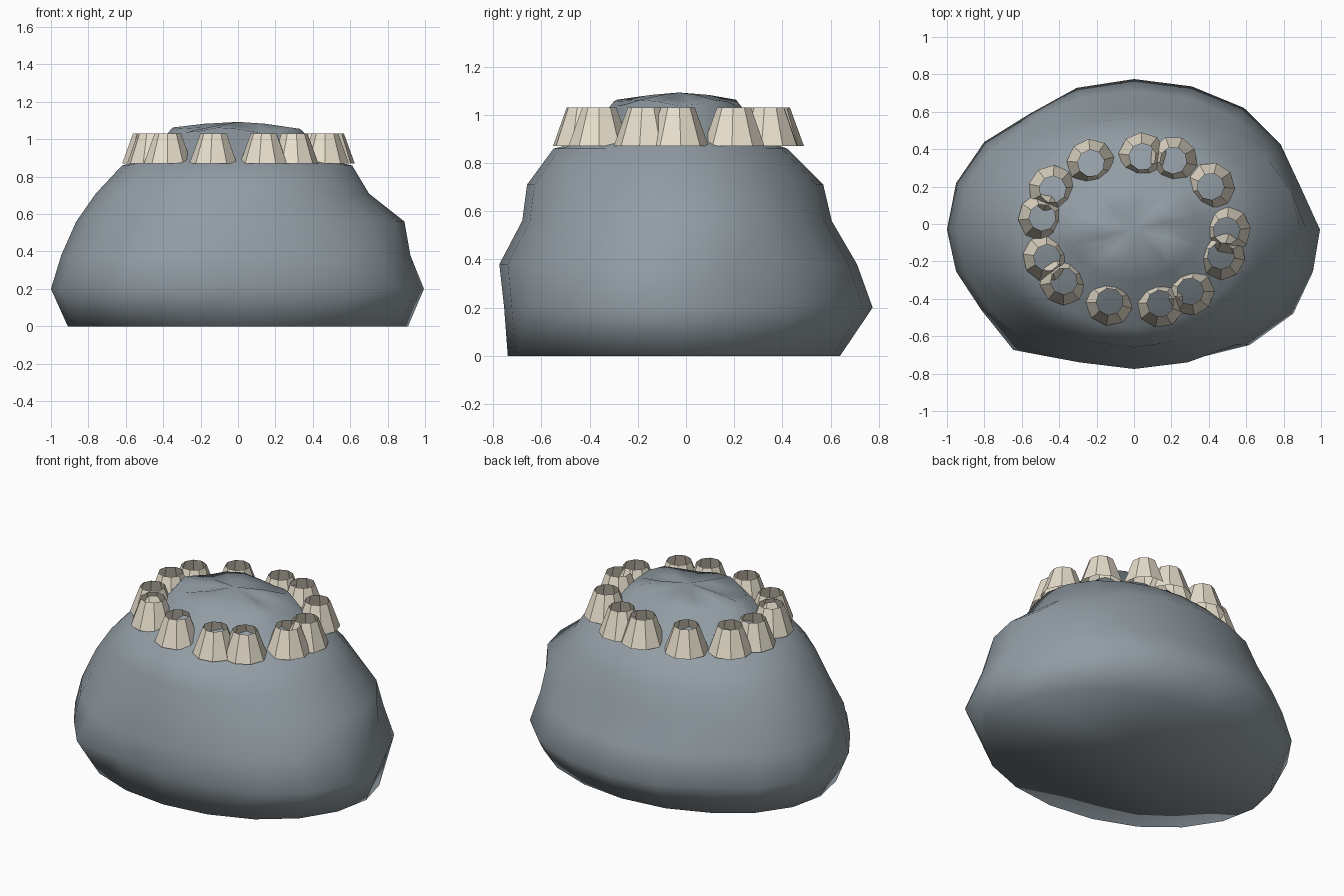
import bpy, bmesh, math

cube = bpy.data.objects.get("Cube")
if cube:
    bpy.data.objects.remove(cube, do_unlink=True)


def make_material(name, rgb):
    mat = bpy.data.materials.new(name)
    mat.use_nodes = True
    color = (*rgb, 1.0)
    mat.diffuse_color = color
    mat.node_tree.nodes["Principled BSDF"].inputs["Base Color"].default_value = color
    return mat


def add_object(name, bm, mat, smooth):
    bmesh.ops.recalc_face_normals(bm, faces=bm.faces)
    for face in bm.faces:
        face.smooth = smooth
    mesh = bpy.data.meshes.new(name)
    bm.to_mesh(mesh)
    bm.free()
    mesh.materials.append(mat)
    obj = bpy.data.objects.new(name, mesh)
    bpy.context.collection.objects.link(obj)
    return obj


stone = make_material("slate_grey", (0.285, 0.335, 0.37))
shell = make_material("bone_white", (0.86, 0.79, 0.65))

# Boulder: stacked irregular ovals (height, right, left, front, back extents)
SEGMENTS = 20
CENTRE_Y = -0.03
LEVELS = [
    (0.00, 0.91, 0.91, 0.74, 0.64),
    (0.20, 1.00, 1.00, 0.755, 0.775),
    (0.38, 0.945, 0.925, 0.775, 0.71),
    (0.56, 0.865, 0.89, 0.68, 0.605),
    (0.71, 0.76, 0.70, 0.66, 0.57),
    (0.86, 0.62, 0.61, 0.55, 0.42),
    (0.89, 0.49, 0.48, 0.43, 0.34),
    (1.05, 0.35, 0.35, 0.30, 0.22),
    (1.07, 0.18, 0.18, 0.15, 0.10),
]
# Swellings and hollows: angle, angular width, height, vertical width, amount
LUMPS = [
    (0.40, 0.25, 0.25, 0.18, -0.08),
    (2.20, 0.25, 0.20, 0.15, -0.05),
    (4.08, 0.20, 0.22, 0.12, 0.10),
    (5.50, 0.30, 0.22, 0.15, 0.07),
]


def boulder_point(level, angle):
    z, right, left, front, back = level
    c, s = math.cos(angle), math.sin(angle)
    rx = left if c > 0 else right
    ry = back - CENTRE_Y if s > 0 else front + CENTRE_Y
    swell = 1
    for turn, width, height, spread, amount in LUMPS:
        swell += amount * math.exp(-((angle - turn) / width) ** 2
                                   - ((z - height) / spread) ** 2)
    # Twisting folds on the crown
    fold = 0.014 * math.sin(5 * angle + 40 * z) if z > 1 else 0
    return rx * c * swell, CENTRE_Y + ry * s * swell, z + fold


bm = bmesh.new()
rings = [[bm.verts.new(boulder_point(level, math.tau * i / SEGMENTS))
          for i in range(SEGMENTS)] for level in LEVELS]
base = bm.verts.new((0, CENTRE_Y, 0))
peak = bm.verts.new((0, CENTRE_Y, 1.093))
for i in range(SEGMENTS):
    j = (i + 1) % SEGMENTS
    for low, high in zip(rings, rings[1:]):
        bm.faces.new((low[i], low[j], high[j], high[i]))
    bm.faces.new((base, rings[0][j], rings[0][i]))
    bm.faces.new((peak, rings[-1][i], rings[-1][j]))
add_object("boulder", bm, stone, True)

# Barnacles: open tapered shells in a loose ring round the crown
SPOTS = [
    (-0.23, 0.325), (0.045, 0.36), (0.21, 0.34), (0.41, 0.20), (0.495, -0.035),
    (0.465, -0.17), (0.30, -0.36), (0.14, -0.425), (-0.13, -0.415),
    (-0.375, -0.305), (-0.465, -0.18), (-0.49, 0.035), (-0.435, 0.185),
]
for n, (x, y) in enumerate(SPOTS):
    bm = bmesh.new()
    bmesh.ops.create_cone(bm, cap_ends=False, segments=9,
                          radius1=0.13, radius2=0.072, depth=0.16)
    barnacle = add_object(f"barnacle_{n + 1}", bm, shell, False)
    barnacle.location = (x, y, 0.95)
    barnacle.rotation_euler.z = math.atan2(y, x)
